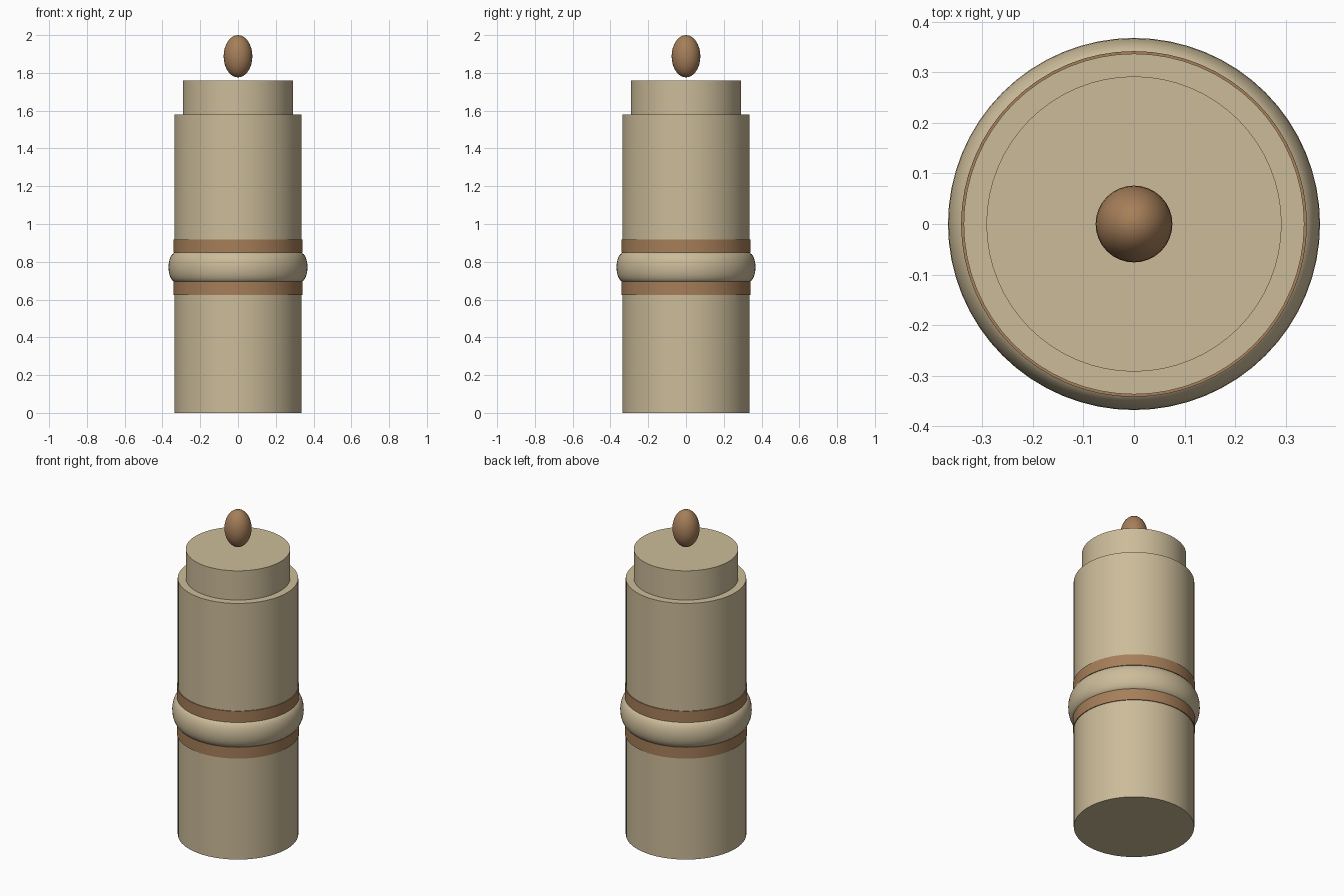
import bpy
import math

cube = bpy.data.objects.get("Cube")
if cube:
    bpy.data.objects.remove(cube, do_unlink=True)


def material(name, color):
    mat = bpy.data.materials.new(name)
    mat.use_nodes = True
    mat.diffuse_color = color
    mat.node_tree.nodes["Principled BSDF"].inputs["Base Color"].default_value = color
    return mat


def finish(name, mat):
    obj = bpy.context.object
    obj.name = name
    obj.data.materials.append(mat)
    bpy.ops.object.shade_smooth_by_angle(angle=math.radians(35))
    return obj


def cylinder(name, radius, bottom, top, mat):
    bpy.ops.mesh.primitive_cylinder_add(
        vertices=64, radius=radius, depth=top - bottom,
        location=(0, 0, (bottom + top) / 2))
    return finish(name, mat)


cream = material("cream", (0.60, 0.50, 0.32, 1))
brown = material("brown", (0.38, 0.21, 0.10, 1))

# Main column and the narrower top
cylinder("body", 0.337, 0, 1.58, cream)
cylinder("neck", 0.292, 1.58, 1.76, cream)

# Thin brown bands on either side of the bulging ring
cylinder("lower_band", 0.342, 0.625, 0.695, brown)
cylinder("upper_band", 0.342, 0.848, 0.917, brown)

# Ring, stretched upward so its section is a tall oval
bpy.ops.mesh.primitive_torus_add(
    major_radius=0.328, minor_radius=0.04, major_segments=64,
    minor_segments=24, location=(0, 0, 0.771))
bpy.context.object.scale.z = 2
finish("ring", cream)

# Floating oval tip
bpy.ops.mesh.primitive_uv_sphere_add(
    segments=32, ring_count=16, radius=0.076, location=(0, 0, 1.888))
bpy.context.object.scale.z = 1.474
finish("tip", brown)
